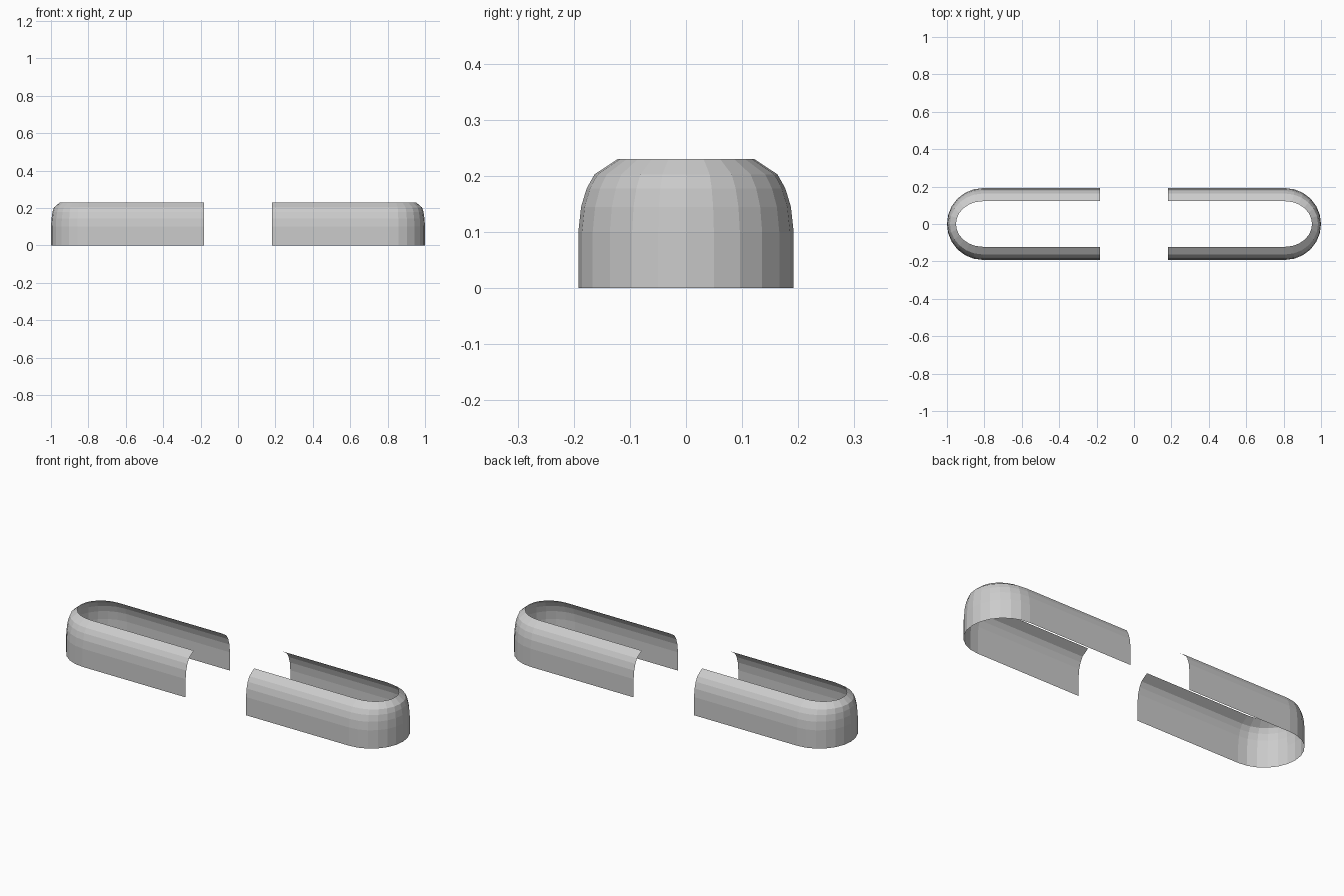
import bpy, bmesh, math

if "Cube" in bpy.data.objects:
    bpy.data.objects.remove(bpy.data.objects["Cube"])

GAP, CAP_X, SEGS = 0.183, 0.808, 12
# shell rows: height, half-width in y, cap reach in x
ROWS = [(0.0, 0.192, 0.192), (0.10, 0.192, 0.192), (0.145, 0.187, 0.189),
        (0.178, 0.177, 0.184), (0.203, 0.163, 0.176), (0.23, 0.122, 0.144)]


def u_path(z, ry, rx):
    """U-shaped line: straight side, rounded end, straight side."""
    pts = [(GAP, -ry, z)]
    for i in range(SEGS + 1):
        a = -math.pi / 2 + math.pi * i / SEGS
        pts.append((CAP_X + rx * math.cos(a), ry * math.sin(a), z))
    pts.append((GAP, ry, z))
    return pts


# right half of the open shell, lofted between the rows
bm = bmesh.new()
loops = [[bm.verts.new(p) for p in u_path(*r)] for r in ROWS]
for low, high in zip(loops, loops[1:]):
    for i in range(len(low) - 1):
        bm.faces.new((low[i], low[i + 1], high[i + 1], high[i]))
mesh = bpy.data.meshes.new("rounded_end_shell")
bm.to_mesh(mesh)
bm.free()
shell = bpy.data.objects.new("rounded_end_shell", mesh)
bpy.context.collection.objects.link(shell)

# left half
mirror = shell.modifiers.new("mirror", 'MIRROR')
mirror.use_axis = (True, False, False)
mirror.use_mirror_merge = False
